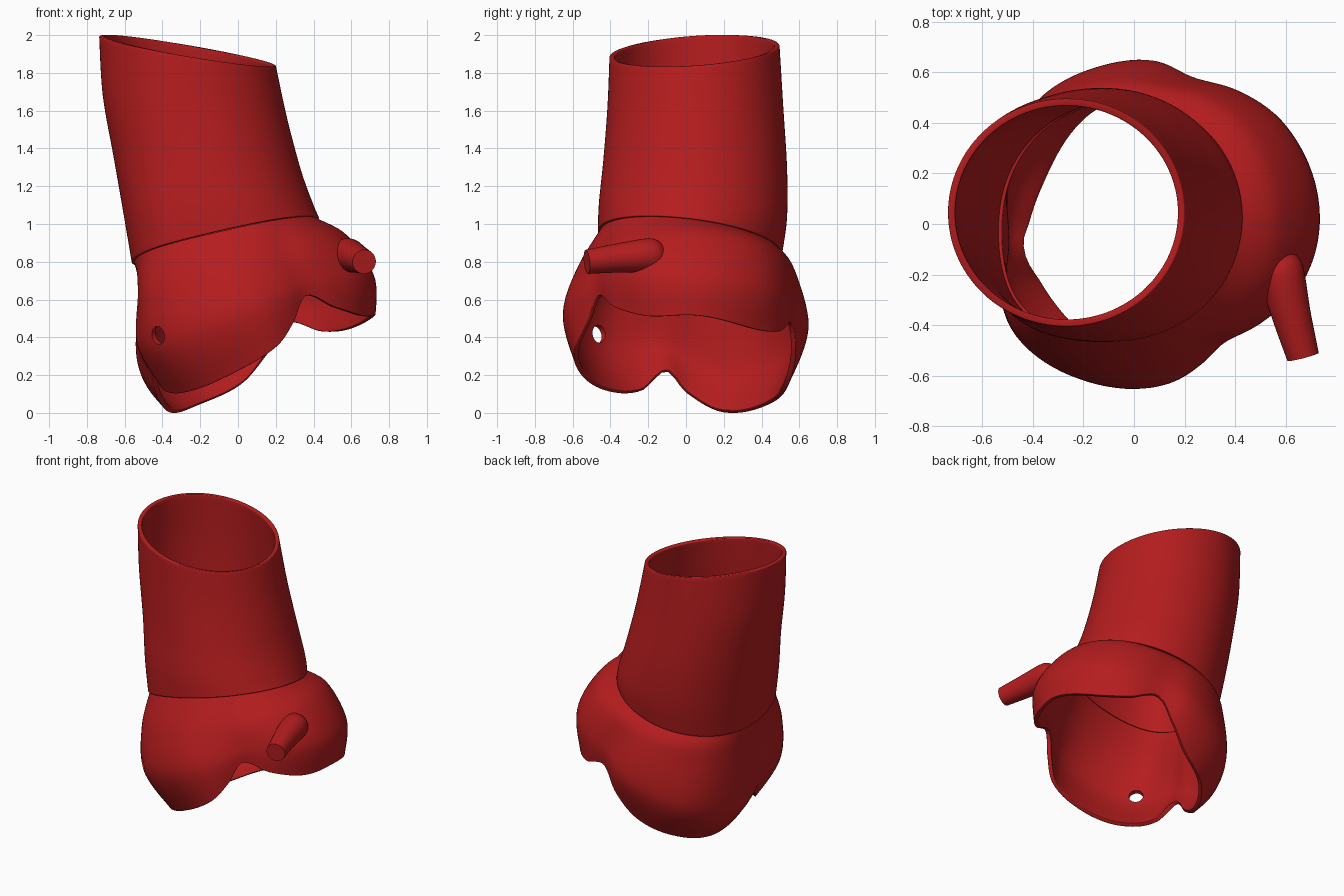
import bpy, bmesh, math
from mathutils import Vector

if "Cube" in bpy.data.objects:
    bpy.data.objects.remove(bpy.data.objects["Cube"])

N = 120
TILT = math.radians(25)
U = Vector((math.cos(TILT), 0, math.sin(TILT)))    # tilted frame of the lower bulb
W = Vector((-math.sin(TILT), 0, math.cos(TILT)))

red = bpy.data.materials.new("red")
red.diffuse_color = (0.46, 0.012, 0.013, 1)
red.use_nodes = True
red.node_tree.nodes["Principled BSDF"].inputs["Base Color"].default_value = red.diffuse_color


def catmull(p, t):
    """Smooth curve through the points p, t from 0 to 1."""
    s = t * (len(p) - 1)
    i = min(int(s), len(p) - 2)
    f = s - i
    a, b, c, d = p[max(i - 1, 0)], p[i], p[i + 1], p[min(i + 2, len(p) - 1)]
    return b + (c - a) * (0.5 * f) + (a * 2 - b * 5 + c * 4 - d) * (0.5 * f * f) \
        + (b * 3 - a - c * 3 + d) * (0.5 * f ** 3)


def around(rows, ang):
    """Periodic smooth interpolation of table rows keyed by angle in degrees."""
    n = len(rows)
    k = [rows[-2][0] - 360, rows[-1][0] - 360] + [r[0] for r in rows] + [rows[0][0] + 360, rows[1][0] + 360]
    v = [rows[(i - 2) % n][1:] for i in range(n + 4)]
    i = max(j for j in range(1, n + 2) if k[j] <= ang)
    h = k[i + 1] - k[i]
    f = (ang - k[i]) / h
    out = []
    for c in range(len(v[0])):
        m0 = (v[i + 1][c] - v[i - 1][c]) / (k[i + 1] - k[i - 1]) * h
        m1 = (v[i + 2][c] - v[i][c]) / (k[i + 2] - k[i]) * h
        out.append((2 * f**3 - 3 * f**2 + 1) * v[i][c] + (f**3 - 2 * f**2 + f) * m0
                   + (3 * f**2 - 2 * f**3) * v[i + 1][c] + (f**3 - f**2) * m1)
    return out


def loft(name, columns, cap=False):
    """Skin a closed ring of columns, each listed from top to bottom."""
    n, m = len(columns), len(columns[0])
    verts = [p for col in columns for p in col]
    faces = []
    for i in range(n):
        a, b = i * m, ((i + 1) % n) * m
        faces += [(a + j, a + j + 1, b + j + 1, b + j) for j in range(m - 1)]
    if cap:
        faces += [[i * m for i in range(n)], [i * m + m - 1 for i in reversed(range(n))]]
    me = bpy.data.meshes.new(name)
    me.from_pydata(verts, [], faces)
    ob = bpy.data.objects.new(name, me)
    bpy.context.collection.objects.link(ob)
    me.materials.append(red)
    return ob


def activate(ob):
    bpy.ops.object.select_all(action='DESELECT')
    ob.select_set(True)
    bpy.context.view_layer.objects.active = ob


def thicken(ob, thickness):
    """Give the skin a wall with rounded rims."""
    activate(ob)
    wall = ob.modifiers.new("wall", 'SOLIDIFY')
    wall.thickness, wall.offset = thickness, -1
    rim = ob.modifiers.new("rim", 'BEVEL')
    rim.width, rim.segments = 0.011, 3
    rim.limit_method, rim.angle_limit = 'ANGLE', math.radians(50)
    for name in ("wall", "rim"):
        bpy.ops.object.modifier_apply(modifier=name)


def smooth(ob):
    activate(ob)
    bpy.ops.object.shade_smooth_by_angle(angle=math.radians(40))


# Upper tube: rings as left x,z / right x,z / y centre, y half width, y slope, front-left bulge
RINGS = [(-.735, 1.995, .20, 1.84, .045, .45, .03, 0),
         (-.715, 1.68, .26, 1.56, .05, .465, .0, .01),
         (-.655, 1.35, .335, 1.28, .05, .485, -.02, .03),
         (-.60, 1.05, .40, 1.10, .04, .495, -.04, .055),
         (-.555, .79, .43, 1.03, .025, .485, -.06, .065)]


def ring_point(ring, a, scale=1.0):
    lx, lz, rx, rz, yc, yh, slope, bulge = ring
    c, s = math.cos(a) * scale, math.sin(a) * scale
    b = bulge * 0.7 * max(0, math.cos(a - math.radians(225))) ** 6
    return Vector(((lx + rx) / 2 + (rx - lx) / 2 * c - b, yc + yh * s - b,
                   (lz + rz) / 2 + (rz - lz) / 2 * c + slope * s))


angles = [2 * math.pi * i / N for i in range(N)]
tube = loft("upper_tube", [[catmull([ring_point(r, a) for r in RINGS], j / 28) for j in range(29)]
                           for a in angles])
thicken(tube, 0.028)
smooth(tube)

# Three-lobed bulb: angle, then radius and height of shoulder, belly and scalloped edge
LOBES = [(5, .64, .61, .68, .35, .60, .16), (38, .63, .62, .665, .36, .575, .15),
         (58, .60, .64, .63, .40, .585, .20), (74, .57, .68, .605, .45, .585, .32),
         (90, .575, .70, .645, .42, .58, .22), (110, .57, .74, .665, .41, .58, .13),
         (135, .55, .78, .695, .42, .625, .125), (162, .51, .80, .68, .40, .64, .155),
         (180, .48, .81, .64, .50, .63, .28), (190, .485, .81, .62, .55, .61, .39),
         (202, .53, .80, .655, .55, .63, .27), (222, .605, .78, .695, .50, .62, .21),
         (250, .59, .74, .67, .48, .60, .20), (275, .575, .70, .64, .47, .59, .23),
         (290, .565, .68, .60, .47, .56, .31), (304, .56, .66, .575, .50, .56, .41),
         (318, .59, .64, .605, .45, .57, .29), (340, .63, .61, .665, .38, .58, .18)]


def bulb_point(a, r, w):
    return U * (0.28 + r * math.cos(a)) + Vector((0, r * math.sin(a), 0)) + W * w


columns = []
for a in angles:
    rs, ws, rm, wm, rb, wb = around(LOBES, math.degrees(a))
    pts = [ring_point(RINGS[-1], a, 0.975), bulb_point(a, rs, ws), bulb_point(a, rm, wm), bulb_point(a, rb, wb)]
    columns.append([catmull(pts, j / 30) for j in range(31)])
bulb = loft("lobed_bulb", columns)
thicken(bulb, 0.028)

# Round opening through the front lobe
a = math.radians(224.5)
spot = bulb_point(a, .69, .55)
direction = U * math.cos(a) + Vector((0, math.sin(a), 0))
bpy.ops.mesh.primitive_cylinder_add(vertices=32, radius=0.047, depth=0.3, location=spot,
                                    rotation=direction.to_track_quat('Z', 'Y').to_euler())
cutter = bpy.context.object
cutter.name = "opening_cutter"
cutter.hide_render = True
cut = bulb.modifiers.new("opening", 'BOOLEAN')
cut.operation, cut.object, cut.solver = 'DIFFERENCE', cutter, 'EXACT'
activate(bulb)
bpy.ops.object.modifier_apply(modifier=cut.name)
bpy.data.objects.remove(cutter)
smooth(bulb)

# Side branch: tapered stub leaving the right lobe
PATH = [((.565, -.13, .835), .065), ((.58, -.185, .835), .09), ((.622, -.36, .82), .077), ((.668, -.525, .80), .064)]
axis = (Vector(PATH[-1][0]) - Vector(PATH[0][0])).normalized()
side = axis.cross(Vector((0, 0, 1))).normalized()
up = side.cross(axis)
stub = []
for i in range(32):
    b = 2 * math.pi * i / 32
    off = side * math.cos(b) - up * math.sin(b)
    stub.append([catmull([Vector(p) + off * r for p, r in PATH], j / 12) for j in range(13)])
branch = loft("side_branch", stub, cap=True)
bm = bmesh.new()
bm.from_mesh(branch.data)
bmesh.ops.recalc_face_normals(bm, faces=bm.faces)
bm.to_mesh(branch.data)
bm.free()
smooth(branch)
